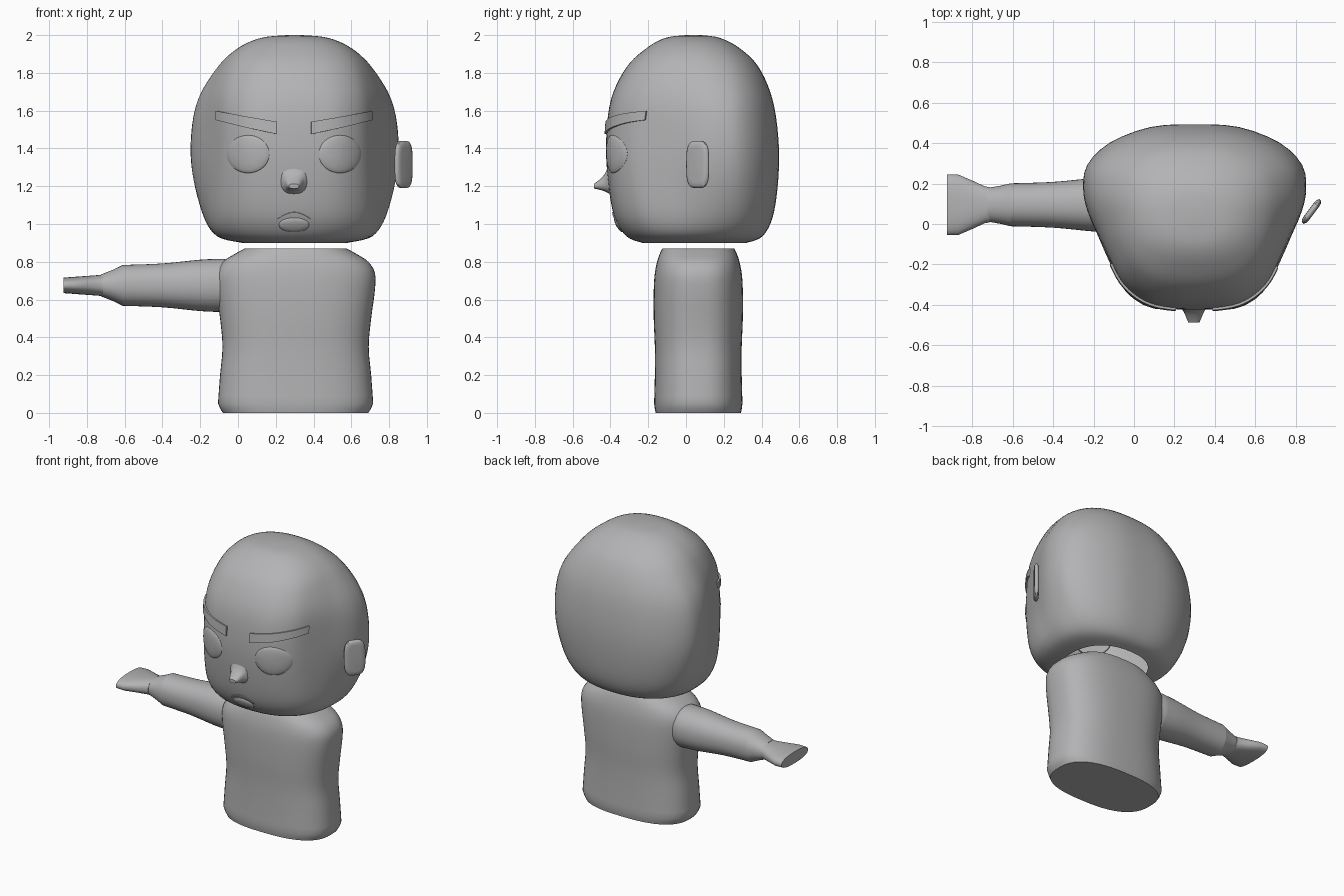
import bpy
import bmesh
from math import sin, cos, pi, copysign
from mathutils import Vector
from mathutils.bvhtree import BVHTree

if "Cube" in bpy.data.objects:
    bpy.data.objects.remove(bpy.data.objects["Cube"])

COLOUR = (0.45, 0.45, 0.46, 1)
grey = bpy.data.materials.new("plain_grey")
grey.use_nodes = True
grey.diffuse_color = COLOUR
grey.node_tree.nodes["Principled BSDF"].inputs["Base Color"].default_value = COLOUR

MID = 0.3  # symmetry line of head and torso


def spline(points, steps, closed=False):
    """Smooth curve through tuples of any size."""
    n = len(points)
    result = []
    for i in range(n if closed else n - 1):
        if closed:
            quad = [points[(i + k) % n] for k in (-1, 0, 1, 2)]
        else:
            quad = [points[min(max(i + k, 0), n - 1)] for k in (-1, 0, 1, 2)]
        for s in range(steps):
            t = s / steps
            result.append(tuple(
                b + t * ((c - a) + t * ((2 * a - 5 * b + 4 * c - d) + t * (3 * b - a - 3 * c + d))) / 2
                for a, b, c, d in zip(*quad)))
    if not closed:
        result.append(points[-1])
    return result


def oval(a, b, power=2.0, count=40):
    """Superellipse outline as (u, v) pairs."""
    def bend(v):
        return copysign(abs(v) ** (2 / power), v)
    angles = [2 * pi * i / count for i in range(count)]
    return [(a * bend(cos(t)), b * bend(sin(t))) for t in angles]


def loft(name, rings, angle=40, open_start=False):
    """Skin a list of equal rings and close the ends."""
    bm = bmesh.new()
    loops = [[bm.verts.new(p) for p in ring] for ring in rings]
    for low, high in zip(loops, loops[1:]):
        for i in range(len(low)):
            j = (i + 1) % len(low)
            bm.faces.new((low[i], low[j], high[j], high[i]))
    if not open_start:
        bm.faces.new(loops[0])
    bm.faces.new(loops[-1])
    bmesh.ops.recalc_face_normals(bm, faces=bm.faces)
    mesh = bpy.data.meshes.new(name)
    bm.to_mesh(mesh)
    bm.free()
    mesh.materials.append(grey)
    obj = bpy.data.objects.new(name, mesh)
    bpy.context.collection.objects.link(obj)
    bpy.ops.object.select_all(action='DESELECT')
    obj.select_set(True)
    bpy.context.view_layer.objects.active = obj
    bpy.ops.object.shade_smooth_by_angle(angle=angle * pi / 180)
    return obj


# Head: a tapered outline that turns rounder towards crown and neck, open at the neck
half_plan = [(0, 0), (.22, .005), (.4, .025), (.55, .075), (.67, .15), (.77, .27), (.86, .39),
             (.96, .53), (1, .65), (.965, .78), (.765, .9), (.4, .985), (0, 1)]
plan = spline(half_plan + [(-x, t) for x, t in half_plan[-2:0:-1]], 3, closed=True)
round_plan = [(v, (1 - u) / 2) for u, v in oval(1, 1, 2.3, len(plan))]
# height, half width, front, back
head_profile = [(.9, .28, -.23, .32), (.935, .42, -.315, .405), (1.04, .5, -.38, .46),
                (1.23, .543, -.413, .488), (1.44, .55, -.423, .49), (1.66, .52, -.397, .458),
                (1.83, .423, -.315, .385), (1.93, .31, -.21, .285), (1.985, .18, -.11, .18),
                (2, .04, 0, .08)]


def head_ring(z, w, front, back):
    blend = min(1, (abs(z - 1.44) / .56) ** 2)
    ring = []
    for (x, t), (rx, rt) in zip(plan, round_plan):
        depth = t + (rt - t) * blend
        ring.append((MID + w * (x + (rx - x) * blend), front + (back - front) * depth, z))
    return ring


head = loft("head", [head_ring(*row) for row in spline(head_profile, 5)], 60, open_start=True)
surface = BVHTree.FromPolygons([v.co for v in head.data.vertices],
                               [p.vertices for p in head.data.polygons])


def on_face(x, z, lift):
    """Point on the front of the head, raised along the surface normal."""
    hit, normal, _, _ = surface.ray_cast(Vector((x, -2, z)), Vector((0, 1, 0)))
    if normal.y > 0:
        normal = -normal
    return hit + normal * lift


def dome(name, cx, cz, rx, rz, height):
    """Shallow oval bulge that follows the head."""
    rings = []
    for r, lift in ((1, -.01), (1, .001), (.95, .35 * height), (.8, .68 * height),
                    (.5, .92 * height), (.1, height)):
        rings.append([on_face(cx + u, cz + v, lift) for u, v in oval(rx * r, rz * r)])
    loft(name, rings, 60)


def strip(name, path, height):
    """Raised band along (x, low, high) steps that follows the head."""
    loft(name, [[on_face(x, low, -.01), on_face(x, low, height),
                 on_face(x, high, height), on_face(x, high, -.01)] for x, low, high in path])


# Eyes and slanted eyebrows
for side, label in ((-1, "right"), (1, "left")):
    dome(label + "_eye", MID - .003 + side * .243, 1.37, .112, .1, .012)
    brow = spline([(.09, 1.475, 1.54), (.25, 1.51, 1.568), (.405, 1.55, 1.598)], 8)
    strip(label + "_eyebrow", [(MID - .003 + side * d, low, high) for d, low, high in brow], .012)

# Nose: short wedge spreading into the face, with a blunt tip
nose = [(-.395, .08, 1.155, 1.34), (-.415, .066, 1.165, 1.3), (-.43, .052, 1.173, 1.265),
        (-.46, .039, 1.182, 1.233), (-.488, .027, 1.188, 1.212)]
loft("nose", [[(MID - .004 + u, y, (low + high) / 2 + v)
               for u, v in oval(w, (high - low) / 2, 2.6, 24)]
              for y, w, low, high in spline(nose, 2)], 50)

# Mouth: downturned upper lip over a soft lower lip
arc = [(i / 8, cos(pi / 2 * i / 8)) for i in range(-8, 9)]
strip("upper_lip", [(MID - .003 + .088 * s, 1.018 + .03 * c, 1.028 + .035 * c) for s, c in arc], .006)
dome("lower_lip", MID - .003, .995, .08, .038, .01)

# Ear: a thin rounded tab set at a slant beside the head
along = Vector((.6, .8, 0))
outward = Vector((.8, -.6, 0))
ear_centre = Vector((.877, .062, 1.315))
ear_rings = []
for depth, size in ((-.016, .55), (-.014, .8), (-.006, .98), (.006, .98), (.014, .8), (.016, .55)):
    inset = (1 - size) * .07
    ear_rings.append([ear_centre + along * u + outward * depth + Vector((0, 0, v))
                      for u, v in oval(.073 - inset, .126 - inset, 3.4)])
loft("left_ear", ear_rings, 60)

# Torso: height, half width, half depth
torso = [(.05, .411, .234), (.2, .4, .23), (.35, .387, .23), (.5, .4, .236),
         (.65, .42, .236), (.74, .42, .23), (.8, .385, .218), (.84, .325, .205), (.87, .27, .19)]
torso_rows = [(0, .385, .226), (.02, .398, .23)] + spline(torso, 3)
loft("torso", [[(MID + .005 + u, .065 + v, z) for u, v in oval(w, d, 2.6, 56)]
               for z, w, d in torso_rows])


def limb(name, rows, power):
    """Sideways tube from rows of x, half depth, half height."""
    loft(name, [[(x, .095 + u, .675 + v) for u, v in oval(d, h, power)] for x, d, h in rows], 30)


# Sleeve, wrist and flared hand on the right side
limb("right_sleeve", [(-.03, .11, .115), (-.05, .13, .135)]
     + spline([(-.08, .137, .141), (-.2, .132, .136), (-.4, .113, .116), (-.61, .106, .108)], 4), 2.2)
limb("right_wrist", [(-.61, .106, .108), (-.66, .094, .084), (-.725, .083, .058)], 2.2)
limb("right_hand", [(-.715, .088, .056), (-.735, .09, .055), (-.8, .12, .05), (-.87, .15, .045),
                    (-.925, .15, .041)], 2.4)
